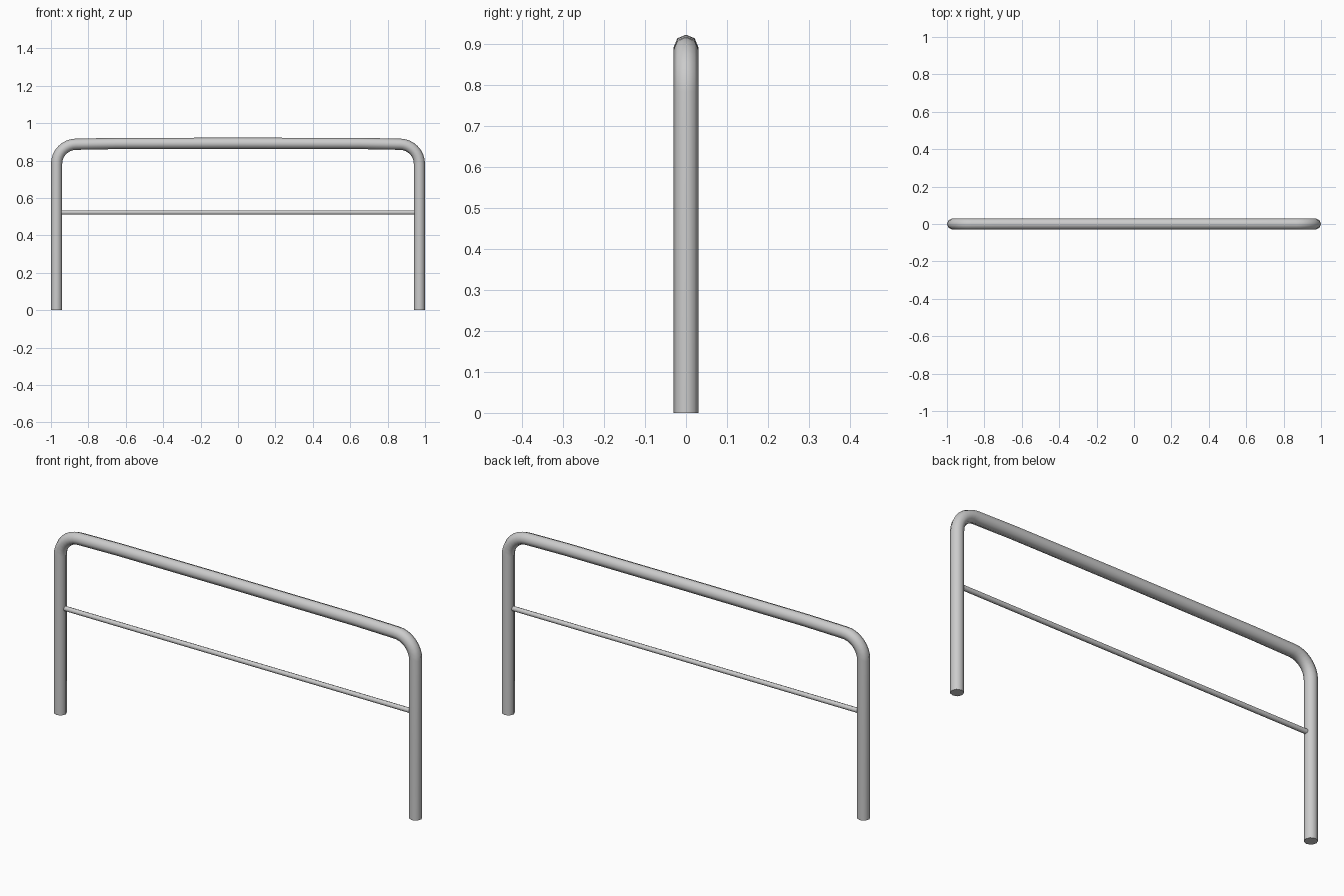
import bpy, math

if "Cube" in bpy.data.objects:
    bpy.data.objects.remove(bpy.data.objects["Cube"])


def tube(name, points, radius, resolution):
    """Round capped pipe swept along a path in the XZ plane."""
    cu = bpy.data.curves.new(name, 'CURVE')
    cu.dimensions = '3D'
    cu.bevel_depth = radius
    cu.bevel_resolution = resolution
    cu.use_fill_caps = True
    sp = cu.splines.new('POLY')
    sp.points.add(len(points) - 1)
    for p, (x, z) in zip(sp.points, points):
        p.co = (x, 0, z, 1)
    ob = bpy.data.objects.new(name, cu)
    bpy.context.collection.objects.link(ob)
    bpy.ops.object.select_all(action='DESELECT')
    ob.select_set(True)
    bpy.context.view_layer.objects.active = ob
    bpy.ops.object.convert(target='MESH')
    bpy.ops.object.shade_smooth_by_angle(angle=math.radians(50))
    return bpy.context.object


# Bent frame: leg, rounded corner, slightly bowed top rail, mirrored
R = 0.03
X, Z, BEND = 1 - R, 0.887, 0.105
half = [(-X, 0.0)]
for i in range(9):
    a = math.pi - i * math.pi / 16
    half.append((-X + BEND + BEND * math.cos(a), Z - BEND + BEND * math.sin(a)))
half.append((-0.65, 0.891))
path = half + [(0, 0.892)] + [(-x, z) for x, z in reversed(half)]
tube("bent_frame", path, R, 2)

# Thin cross bar between the legs
tube("cross_bar", [(-0.955, 0.522), (0.955, 0.522)], 0.012, 2)
